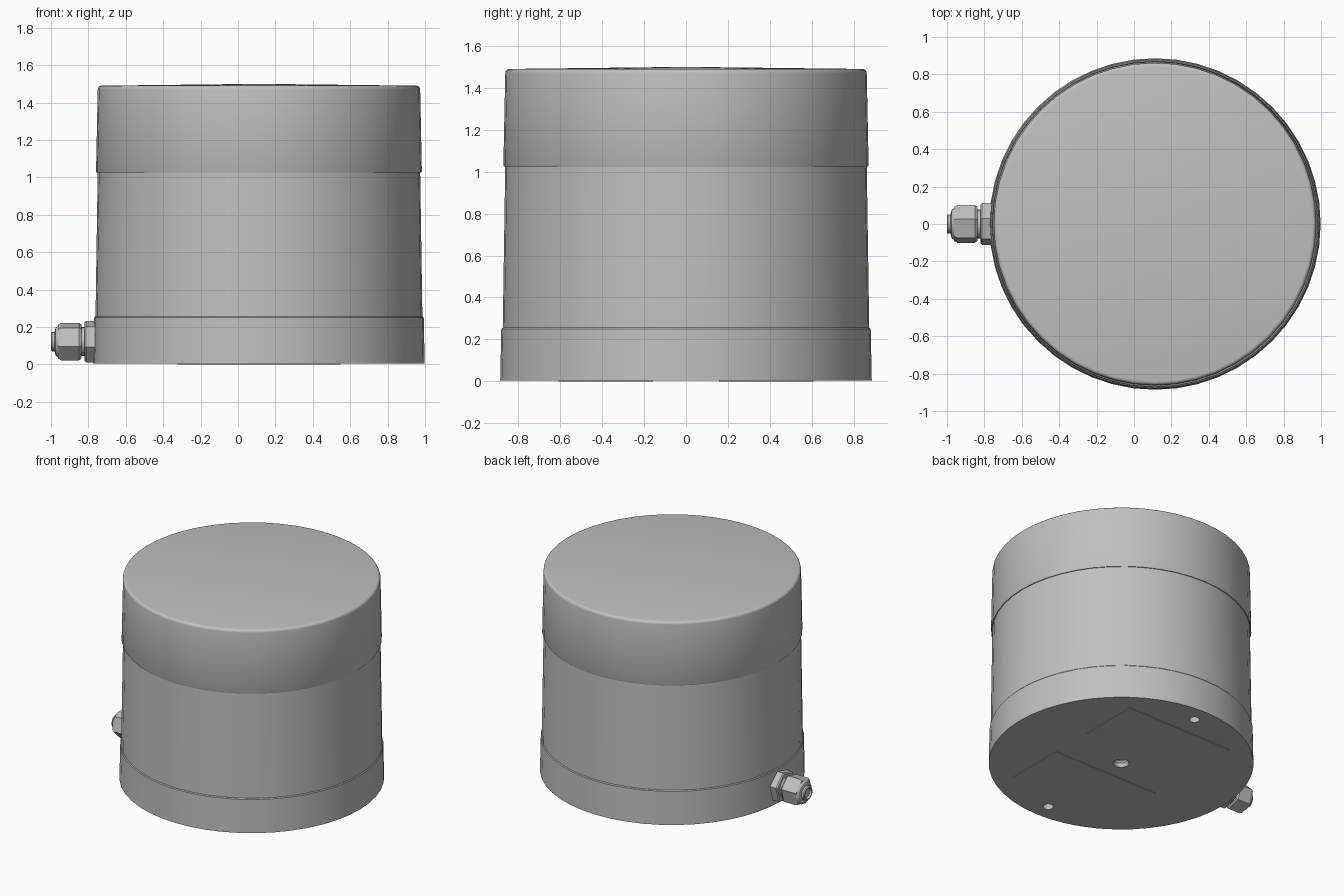
import bpy, bmesh, math
from mathutils import Matrix, Vector

cube = bpy.data.objects.get("Cube")
if cube:
    bpy.data.objects.remove(cube, do_unlink=True)

CX = 0.112          # axis of the round housing
GLAND_Z = 0.122     # height of the cable gland
SEGS = 48

grey = bpy.data.materials.new("satin grey metal")
grey.use_nodes = True
grey.diffuse_color = (0.53, 0.53, 0.53, 1)
bsdf = next(n for n in grey.node_tree.nodes if n.type == 'BSDF_PRINCIPLED')
bsdf.inputs["Base Color"].default_value = grey.diffuse_color


def finish(name, bm):
    mesh = bpy.data.meshes.new(name)
    bmesh.ops.recalc_face_normals(bm, faces=bm.faces[:])
    bm.to_mesh(mesh)
    bm.free()
    mesh.materials.append(grey)
    obj = bpy.data.objects.new(name, mesh)
    bpy.context.collection.objects.link(obj)
    return obj


def smooth(obj, angle=30):
    bpy.ops.object.select_all(action='DESELECT')
    obj.select_set(True)
    bpy.context.view_layer.objects.active = obj
    bpy.ops.object.shade_smooth_by_angle(angle=math.radians(angle))


def lathe(name, profile, segs=SEGS, matrix=Matrix.Translation((CX, 0, 0)), phase=0):
    """Revolve (radius, height) points around z, then place with matrix."""
    bm = bmesh.new()
    rings = []
    for r, h in profile:
        angles = [phase + 2 * math.pi * i / segs for i in range(segs)]
        rings.append([bm.verts.new(matrix @ Vector((r * math.cos(a), r * math.sin(a), h)))
                      for a in angles])
    for low, high in zip(rings, rings[1:]):
        for i in range(segs):
            j = (i + 1) % segs
            bm.faces.new((low[i], low[j], high[j], high[i]))
    bmesh.ops.remove_doubles(bm, verts=bm.verts[:], dist=1e-5)
    return finish(name, bm)


# Base ring with a threaded socket in the middle of its floor
thread = [(0.0, 0.16), (0.036, 0.16)]
for k in range(5):
    top = 0.14 - k * 0.024
    thread += [(0.036, top), (0.046, top - 0.012)]
base = lathe("base", thread + [(0.046, 0.018), (0.054, 0.004), (0.886, 0.004),
                               (0.881, 0.25), (0.876, 0.256), (0.0, 0.256)])

# Two blind mounting holes in the floor
for side in (-1, 1):
    cutter = lathe("hole_cutter", [(0, -0.05), (0.035, -0.05), (0.035, 0.12), (0, 0.12)],
                   20, Matrix.Translation((CX, side * 0.76, 0)))
    cutter.hide_render = True
    mod = base.modifiers.new("hole", 'BOOLEAN')
    mod.operation = 'DIFFERENCE'
    mod.solver = 'EXACT'
    mod.object = cutter
    bpy.context.view_layer.objects.active = base
    bpy.ops.object.modifier_apply(modifier=mod.name)
    bpy.data.objects.remove(cutter, do_unlink=True)
smooth(base)

# Tapered middle shell and overhanging lid
smooth(lathe("middle_shell", [(0, 0.25), (0.874, 0.25), (0.862, 1.035), (0, 1.035)]))
lid = [(0, 1.025), (0.868, 1.025), (0.871, 1.032), (0.862, 1.47)]
for k in range(1, 5):
    a = math.pi / 2 * k / 4
    lid.append((0.842 + 0.02 * math.cos(a), 1.47 + 0.02 * math.sin(a)))
smooth(lathe("lid", lid + [(0, 1.5)]))

# Thin rectangular pads under the base
for name, side in (("back_pad", 1), ("front_pad", -1)):
    bm = bmesh.new()
    bmesh.ops.create_cube(bm, size=1, matrix=Matrix.Translation((CX, side * 0.382, 0.003))
                          @ Matrix.Diagonal((0.87, 0.45, 0.006, 1)))
    finish(name, bm)

# Cable gland pointing to -x; profile heights are distances along -x
out = Matrix.Translation((0, 0, GLAND_Z)) @ Matrix.Rotation(-math.pi / 2, 4, 'Y')
turn = math.radians(15)
lathe("gland_hex_nut", [(0, 0.74), (0.108, 0.74), (0.115, 0.748), (0.115, 0.812),
                        (0.107, 0.82), (0, 0.82)], 6, out, turn)
smooth(lathe("gland_neck", [(0, 0.8), (0.077, 0.8), (0.077, 0.86), (0, 0.86)], 24, out))
lathe("gland_cap_nut", [(0, 0.838), (0.094, 0.838), (0.104, 0.85), (0.104, 0.945),
                        (0.094, 0.962), (0, 0.962)], 6, out, turn)
smooth(lathe("gland_dome", [(0, 0.94), (0.088, 0.94), (0.085, 0.962), (0.074, 0.975),
                            (0.056, 0.98), (0, 0.98)], 24, out))
smooth(lathe("gland_tip", [(0, 0.96), (0.052, 0.96), (0.052, 0.994), (0.046, 1.0),
                           (0.038, 1.0), (0.036, 0.985), (0, 0.985)], 24, out))
